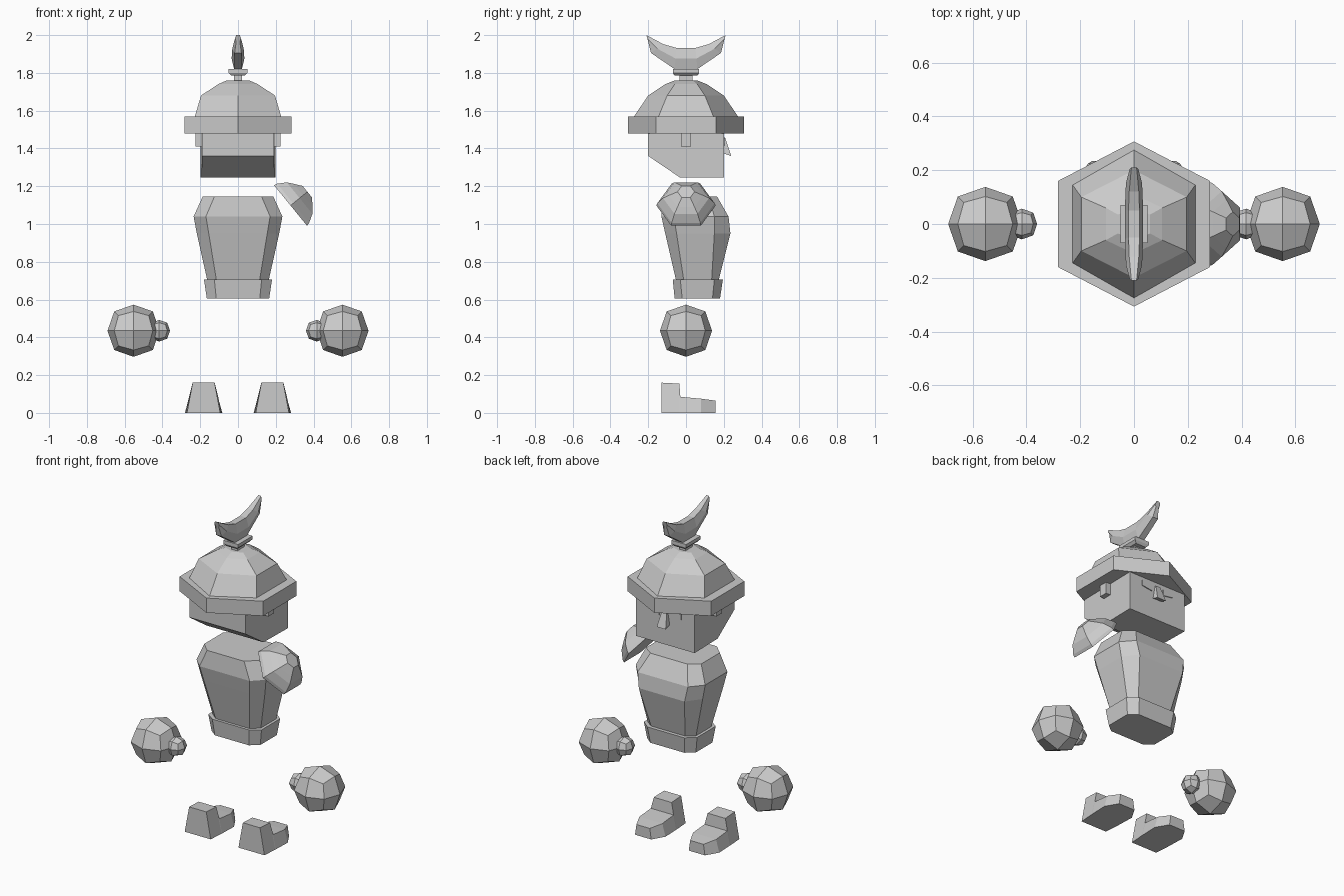
import bpy, bmesh, math
from mathutils import Matrix, Vector

if "Cube" in bpy.data.objects:
    bpy.data.objects.remove(bpy.data.objects["Cube"], do_unlink=True)

grey = bpy.data.materials.new("light_grey")
grey.use_nodes = True
COLOUR = (0.6, 0.6, 0.6, 1)
grey.diffuse_color = COLOUR
grey.node_tree.nodes["Principled BSDF"].inputs["Base Color"].default_value = COLOUR


def finish(name, bm, matrix=None):
    if matrix:
        bmesh.ops.transform(bm, matrix=matrix, verts=bm.verts)
    bmesh.ops.recalc_face_normals(bm, faces=bm.faces)
    mesh = bpy.data.meshes.new(name)
    bm.to_mesh(mesh)
    bm.free()
    mesh.materials.append(grey)
    obj = bpy.data.objects.new(name, mesh)
    bpy.context.collection.objects.link(obj)
    return obj


def loft(name, rings, matrix=None):
    """Skin a list of equal-length point rings and cap both ends."""
    bm = bmesh.new()
    loops = [[bm.verts.new(p) for p in ring] for ring in rings]
    n = len(loops[0])
    for a, b in zip(loops, loops[1:]):
        for i in range(n):
            j = (i + 1) % n
            bm.faces.new((a[i], a[j], b[j], b[i]))
    bm.faces.new(loops[0])
    bm.faces.new(loops[-1])
    return finish(name, bm, matrix)


def hexagon(z, x, tip, y):
    """Hexagon with its points on the y axis."""
    return [(0, -tip, z), (x, -y, z), (x, y, z), (0, tip, z), (-x, y, z), (-x, -y, z)]


def octagon(z, x, flat, back, side_back, side_front, front):
    half = [(flat, back), (x, side_back), (x, side_front), (flat, front)]
    return [(px, py, z) for px, py in half] + [(-px, py, z) for px, py in reversed(half)]


def rect(z, x, y):
    return [(-x, -y, z), (x, -y, z), (x, y, z), (-x, y, z)]


def box(name, lo, hi):
    return loft(name, [[(x, y, z) for x, y in ((lo[0], lo[1]), (hi[0], lo[1]),
                (hi[0], hi[1]), (lo[0], hi[1]))] for z in (lo[2], hi[2])])


def ball(name, centre, radius):
    """Cube split once per face and rounded."""
    bm = bmesh.new()
    bmesh.ops.create_cube(bm, size=2)
    bmesh.ops.subdivide_edges(bm, edges=bm.edges[:], cuts=1, use_grid_fill=True)
    for v in bm.verts:
        axes = sum(abs(c) > 0.5 for c in v.co)
        v.co *= radius * (1, 0.74, 0.58)[axes - 1]
    return finish(name, bm, Matrix.Translation(centre))


# Helmet: brim, then stepped dome
loft("helmet", [hexagon(1.48, .283, .307, .16), hexagon(1.57, .283, .307, .16),
                hexagon(1.57, .228, .275, .145), hexagon(1.68, .196, .2, .1),
                hexagon(1.74, .105, .11, .06), hexagon(1.76, .06, .06, .035)])

# Crest mount and crescent crest
loft("crest_neck", [rect(1.75, .02, .035), rect(1.79, .02, .035)])
loft("crest_mount", [rect(1.785, .036, .06), rect(1.8, .05, .07), rect(1.82, .05, .07)])
stations = []
for y_in, z_in, y_out, z_out, w in ((.21, 2, .2, 1.965, .016), (.12, 1.952, .185, 1.905, .03),
                                    (.05, 1.932, .06, 1.82, .034)):
    ym, zm = (y_in + y_out) / 2, (z_in + z_out) / 2
    stations.append([(-w * .6, y_in, z_in), (w * .6, y_in, z_in), (w, ym, zm),
                     (w * .6, y_out, z_out), (-w * .6, y_out, z_out), (-w, ym, zm)])
mirrored = [[(x, -y, z) for x, y, z in s] for s in reversed(stations)]
loft("crest", stations + mirrored)

# Head: side profile with a sloped lower back
profile = [(-.2, 1.5), (-.2, 1.36), (-.03, 1.245), (.2, 1.245), (.2, 1.5)]
loft("head", [[(s * (.19 + .02 * (y + .2)), y, z) for y, z in profile] for s in (-1, 1)])

# Nose, eyes and ears
nose = [(.195, 1.455), (.208, 1.455), (.24, 1.36), (.195, 1.375)]
loft("nose", [[(s * (.016 if z > 1.4 else .03), y, z) for y, z in nose] for s in (-1, 1)])
for side, s in (("left", 1), ("right", -1)):
    eye = [(.04, 1.415), (.11, 1.425), (.11, 1.46), (.04, 1.45)]
    loft(side + "_eye", [[(s * x, y, z) for x, z in eye] for y in (.197, .205)])
    xs = sorted((s * .19, s * .225))
    box(side + "_ear", (xs[0], -.027, 1.41), (xs[1], .027, 1.49))

# Torso and belt
loft("torso", [octagon(.69, .16, .112, -.05, -.01, .135, .17),
               octagon(.95, .218, .155, -.11, -.05, .15, .235),
               octagon(1.04, .235, .17, -.13, -.065, .15, .225),
               octagon(1.145, .187, .125, -.12, -.06, .12, .165)])
loft("belt", [octagon(.605, .165, .115, -.06, -.02, .14, .18),
              octagon(.705, .18, .125, -.07, -.03, .15, .195)])

# Single shoulder pad: a tilted six-sided dome
tilt = Vector((.776, 0, .632)).to_track_quat('Z', 'Y').to_matrix().to_4x4()
axis = Vector((.776, 0, .632))
across = Vector((0, 1, 0)).cross(axis)
frame = Matrix((across, (0, 1, 0), axis)).transposed().to_4x4()
loft("shoulder_pad", [hexagon(h, r * .88, r, r * .5) for h, r in
     ((0, .157), (.018, .152), (.062, .122), (.085, .09), (.115, .045))],
     Matrix.Translation((.278, 0, 1.098)) @ frame)

# Hands with thumbs, and feet
foot = [(-.13, .16, .088, .058), (-.035, .155, .095, .06), (-.03, .085, .095, .077),
        (.08, .075, .099, .078), (.155, .065, .055, .045)]
for side, s in (("left", 1), ("right", -1)):
    ball(side + "_hand", (s * .553, 0, .435), .138)
    ball(side + "_thumb", (s * .417, 0, .435), .057)
    loft(side + "_foot", [[(s * .182 - b, y, 0), (s * .182 + b, y, 0),
                           (s * .182 + t, y, z), (s * .182 - t, y, z)]
                          for y, z, b, t in foot])
